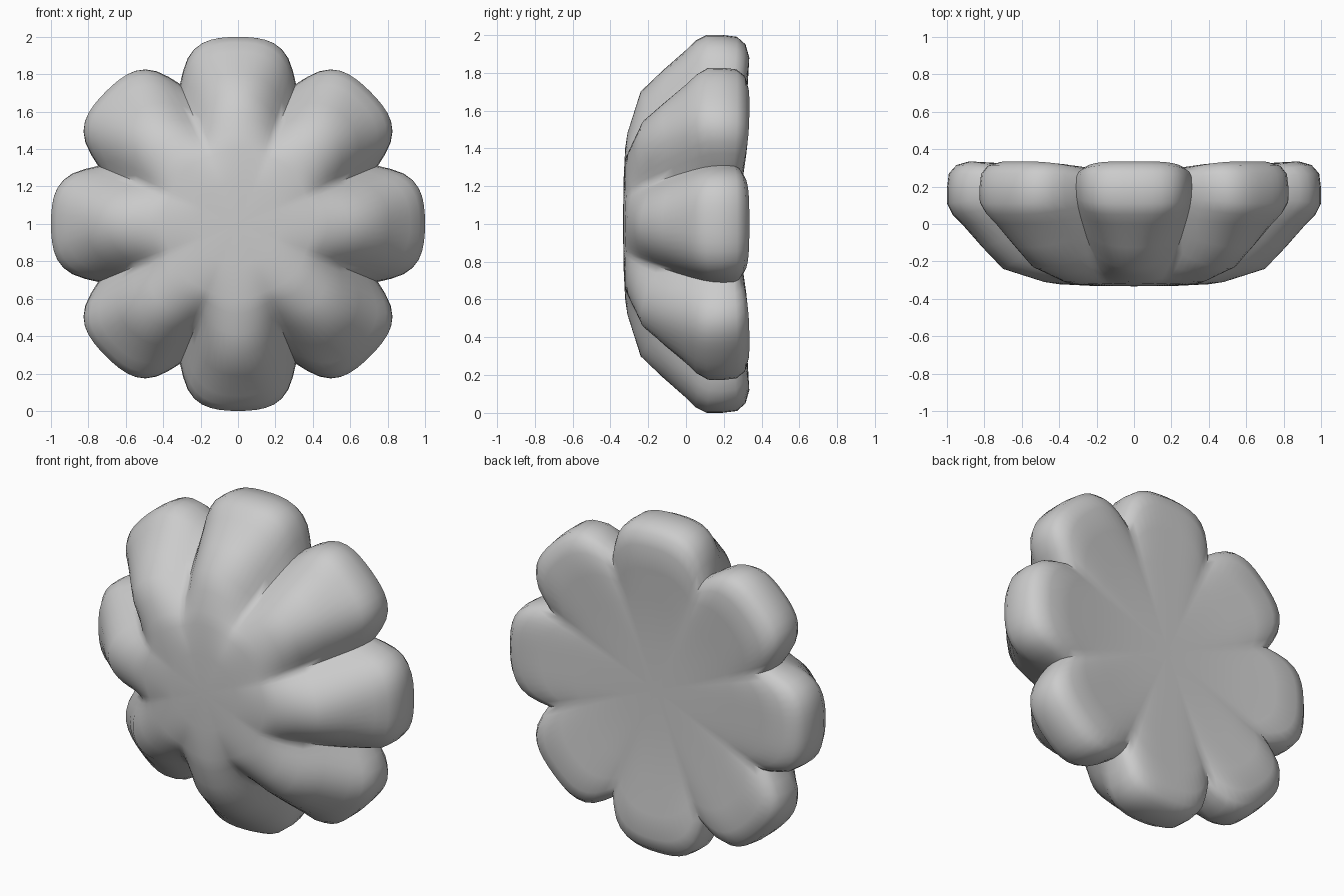
import bpy, bmesh, math

if "Cube" in bpy.data.objects:
    bpy.data.objects.remove(bpy.data.objects["Cube"])

LOBES = 8
STEPS = 16          # angular samples per lobe

# each layer: crest radius, crest y, valley radius, valley y, roundness p, narrowing q
LAYERS = [
    (0.22, -0.331, 0.22, -0.331, 2.0, 1.0),
    (0.40, -0.322, 0.39, -0.318, 2.0, 1.5),
    (0.48, -0.31, 0.45, -0.285, 2.0, 1.5),
    (0.59, -0.275, 0.52, -0.23, 2.0, 1.4),
    (0.70, -0.24, 0.59, -0.15, 2.0, 1.3),
    (0.81, -0.125, 0.67, -0.06, 2.4, 1.3),
    (0.92, 0.00, 0.74, 0.03, 3.0, 1.3),
    (0.97, 0.05, 0.78, 0.09, 3.5, 1.3),
    (1.00, 0.11, 0.80, 0.14, 4.0, 1.3),
    (1.00, 0.19, 0.81, 0.20, 4.0, 1.3),
    (0.99, 0.27, 0.80, 0.255, 4.0, 1.3),
    (0.95, 0.315, 0.77, 0.28, 4.0, 1.3),
    (0.88, 0.335, 0.71, 0.295, 3.5, 1.2),
    (0.74, 0.327, 0.64, 0.298, 3.0, 1.2),
    (0.54, 0.303, 0.52, 0.297, 2.0, 1.0),
    (0.25, 0.293, 0.25, 0.293, 2.0, 1.0),
]

grey = bpy.data.materials.new("plain grey")
grey.diffuse_color = (0.6, 0.6, 0.6, 1)
grey.use_nodes = True
grey.node_tree.nodes["Principled BSDF"].inputs["Base Color"].default_value = grey.diffuse_color

# scalloped body: rings that blend from lobe crest to valley
bm = bmesh.new()
n = LOBES * STEPS
rings = []
for rc, yc, rv, yv, p, q in LAYERS:
    ring = []
    for i in range(n):
        a = 2 * math.pi * i / n
        k = (i + STEPS // 2) % STEPS - STEPS // 2
        t = abs(k) / (STEPS / 2)
        w = (1 - t ** p) ** q
        r, y = rv + (rc - rv) * w, yv + (yc - yv) * w
        ring.append(bm.verts.new((r * math.cos(a), y, 1 + r * math.sin(a))))
    rings.append(ring)
for a, b in zip(rings, rings[1:]):
    for i in range(n):
        j = (i + 1) % n
        bm.faces.new((a[i], a[j], b[j], b[i]))

# front and back centres
for ring, y in ((rings[0], -0.333), (rings[-1], 0.29)):
    c = bm.verts.new((0, y, 1))
    for i in range(n):
        bm.faces.new((ring[i], ring[(i + 1) % n], c))
bmesh.ops.recalc_face_normals(bm, faces=bm.faces)

mesh = bpy.data.meshes.new("scalloped_body")
bm.to_mesh(mesh)
bm.free()
mesh.materials.append(grey)
body = bpy.data.objects.new("scalloped_body", mesh)
bpy.context.collection.objects.link(body)
bpy.context.view_layer.objects.active = body
body.select_set(True)
bpy.ops.object.shade_smooth_by_angle(angle=math.radians(60))
